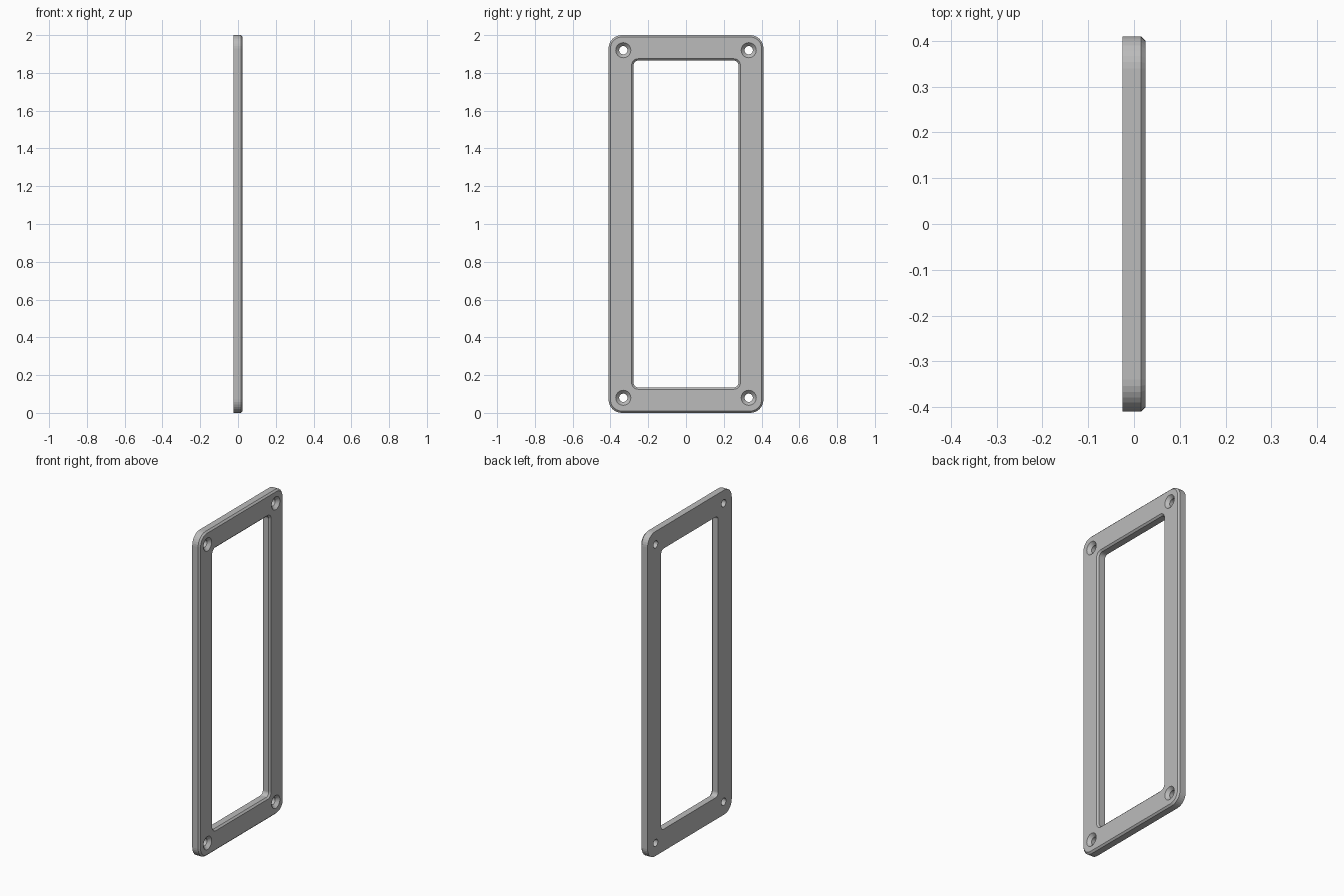
import bpy, bmesh, math

cube = bpy.data.objects.get("Cube")
if cube:
    bpy.data.objects.remove(cube, do_unlink=True)

BACK, FRONT, CHAMFER = -0.025, 0.025, 0.01
MID_Z = 1.0

gray = bpy.data.materials.new("plain gray")
gray.use_nodes = True
color = (0.5, 0.5, 0.5, 1)
gray.diffuse_color = color
gray.node_tree.nodes["Principled BSDF"].inputs["Base Color"].default_value = color


def rounded_rect(half_y, half_z, radius, segments=8):
    """Points (y, z) around a rounded rectangle."""
    points = []
    for i, (sy, sz) in enumerate([(1, 1), (-1, 1), (-1, -1), (1, -1)]):
        for k in range(segments + 1):
            a = math.pi / 2 * (i + k / segments)
            points.append((sy * (half_y - radius) + radius * math.cos(a),
                           MID_Z + sz * (half_z - radius) + radius * math.sin(a)))
    return points


def circle(y, z, radius, segments=32):
    angles = [2 * math.pi * k / segments for k in range(segments)]
    return [(y + radius * math.cos(a), z + radius * math.sin(a)) for a in angles]


def wall(bm, sections):
    """Loft (x, points) sections; return the first and last edge loops."""
    rings = [[bm.verts.new((x, y, z)) for y, z in pts] for x, pts in sections]
    n = len(rings[0])
    for a, b in zip(rings, rings[1:]):
        for i in range(n):
            j = (i + 1) % n
            bm.faces.new((a[i], a[j], b[j], b[i]))
    return [[bm.edges.get((r[i], r[(i + 1) % n])) for i in range(n)]
            for r in (rings[0], rings[-1])]


bm = bmesh.new()
shoulder = FRONT - CHAMFER
loops = []

# Outer rim, chamfered on the front
outer = rounded_rect(0.41, 1.0, 0.07)
loops.append(wall(bm, [(BACK, outer), (shoulder, outer),
                       (FRONT, rounded_rect(0.40, 0.99, 0.06))]))

# Window opening, chamfered on the front
inner = rounded_rect(0.278, 0.865, 0.025)
loops.append(wall(bm, [(BACK, inner), (shoulder, inner),
                       (FRONT, rounded_rect(0.288, 0.875, 0.035))]))

# Countersunk screw holes in the corners
for sy in (-1, 1):
    for sz in (-1, 1):
        y, z = sy * 0.332, MID_Z + sz * 0.92
        bore = circle(y, z, 0.022)
        loops.append(wall(bm, [(BACK, bore), (0.006, bore),
                               (FRONT, circle(y, z, 0.04))]))

# Flat back and front faces between the outlines
for side in (0, 1):
    edges = [e for pair in loops for e in pair[side]]
    bmesh.ops.triangle_fill(bm, edges=edges, use_beauty=True,
                            normal=(1 if side else -1, 0, 0))
bmesh.ops.recalc_face_normals(bm, faces=bm.faces[:])

mesh = bpy.data.meshes.new("frame_plate")
bm.to_mesh(mesh)
bm.free()
mesh.materials.append(gray)
frame = bpy.data.objects.new("frame_plate", mesh)
bpy.context.collection.objects.link(frame)
